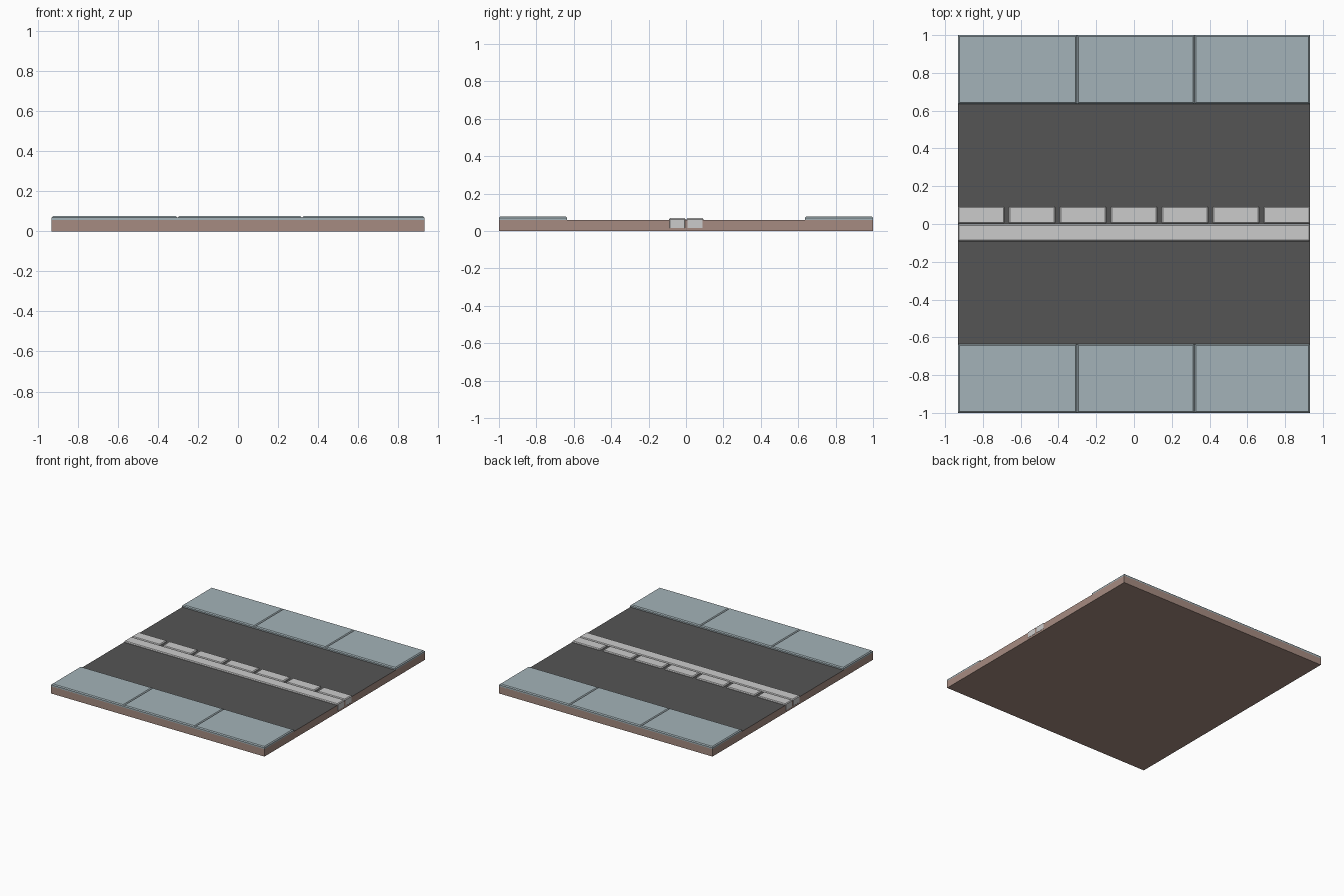
import bpy, bmesh

if "Cube" in bpy.data.objects:
    bpy.data.objects.remove(bpy.data.objects["Cube"])

HALF_X = 0.932
ROAD_TOP = 0.058


def material(name, rgb):
    m = bpy.data.materials.new(name)
    m.diffuse_color = (*rgb, 1)
    m.use_nodes = True
    m.node_tree.nodes["Principled BSDF"].inputs["Base Color"].default_value = m.diffuse_color
    return m


def box(name, lo, hi, chamfer=0.0, all_edges=False, mat=None):
    """Box between two corners; chamfers the top rim, or every edge."""
    bm = bmesh.new()
    bmesh.ops.create_cube(bm, size=1)
    for v in bm.verts:
        v.co = [lo[i] + (v.co[i] + 0.5) * (hi[i] - lo[i]) for i in range(3)]
    if chamfer:
        edges = [e for e in bm.edges
                 if all_edges or all(v.co.z > hi[2] - 1e-5 for v in e.verts)]
        bmesh.ops.bevel(bm, geom=edges, offset=chamfer, segments=1,
                        profile=0.5, affect='EDGES')
    mesh = bpy.data.meshes.new(name)
    bm.to_mesh(mesh)
    bm.free()
    ob = bpy.data.objects.new(name, mesh)
    bpy.context.collection.objects.link(ob)
    if mat:
        mesh.materials.append(mat)
    return ob


earth = material("earth", (0.38, 0.26, 0.22))
asphalt = material("asphalt", (0.09, 0.09, 0.09))
paving = material("paving", (0.37, 0.45, 0.48))

# Ground slab with an asphalt top face
slab = box("ground_slab", (-HALF_X, -1, 0), (HALF_X, 1, ROAD_TOP), mat=earth)
slab.data.materials.append(asphalt)
for p in slab.data.polygons:
    if p.normal.z > 0.9:
        p.material_index = 1

# Pavement slabs on both sides, chamfered along the top
cuts = [-HALF_X, -0.302, 0.32, HALF_X]
for y0, y1, side in ((-1, -0.635, "front"), (0.635, 1, "back")):
    for i in range(3):
        box(f"{side}_pavement_{i + 1}", (cuts[i], y0, ROAD_TOP - 0.003),
            (cuts[i + 1], y1, 0.076), 0.007, mat=paving)

# Centre markings: solid line and seven dashes, sunk into the road
END, LOW, HIGH, GAP = HALF_X + 0.001, 0.01, 0.068, 0.023
box("solid_line", (-END, -0.092, LOW), (END, -0.001, HIGH), 0.006, True)
dash = (2 * END - 6 * GAP) / 7
for i in range(7):
    x = -END + i * (dash + GAP)
    box(f"dash_{i + 1}", (x, 0.003, LOW), (x + dash, 0.093, HIGH), 0.006, True)
